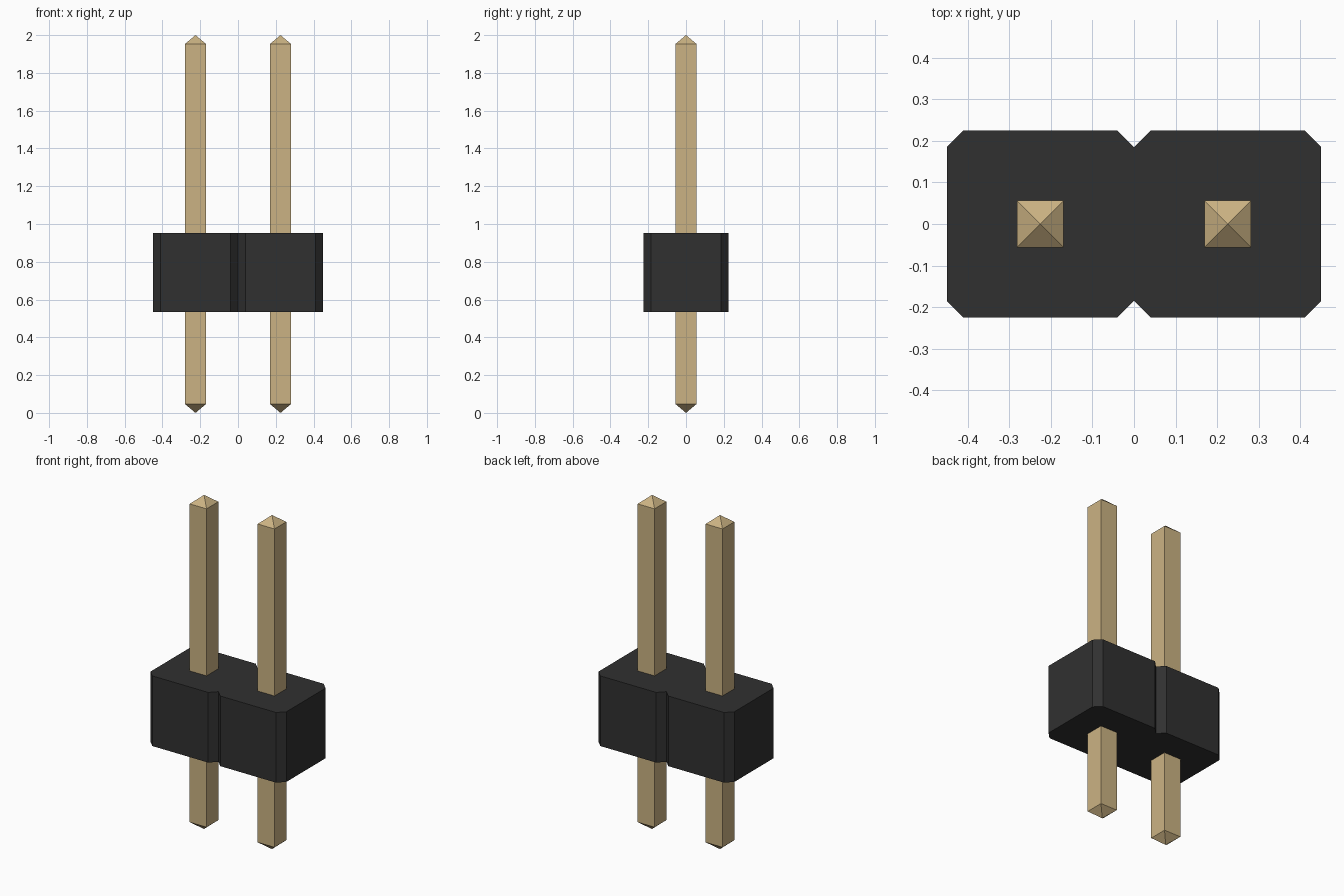
import bpy
import bmesh

cube = bpy.data.objects.get("Cube")
if cube:
    bpy.data.objects.remove(cube, do_unlink=True)

PITCH = 0.45               # distance between pins
HALF = PITCH / 2
CHAMFER = 0.04             # corner cut of each housing cell
BODY_Z = (0.533, 0.953)
PIN_HALF = 0.056
TIP = 0.047


def make_material(name, rgb):
    mat = bpy.data.materials.new(name)
    mat.use_nodes = True
    mat.diffuse_color = (*rgb, 1)
    mat.node_tree.nodes["Principled BSDF"].inputs["Base Color"].default_value = (*rgb, 1)
    return mat


def make_prism(name, outline, bottom, top, mat, tip=0):
    """Extrude an outline upwards, optionally with pyramid tips on both ends."""
    bm = bmesh.new()
    base = bm.faces.new([bm.verts.new((x, y, bottom)) for x, y in outline])
    extruded = bmesh.ops.extrude_face_region(bm, geom=[base], use_keep_orig=True)["geom"]
    cap = next(g for g in extruded if isinstance(g, bmesh.types.BMFace))
    bmesh.ops.translate(bm, verts=cap.verts, vec=(0, 0, top - bottom))
    if tip:
        for face, shift in ((base, -tip), (cap, tip)):
            apex = bmesh.ops.poke(bm, faces=[face])["verts"]
            bmesh.ops.translate(bm, verts=apex, vec=(0, 0, shift))
    bmesh.ops.recalc_face_normals(bm, faces=bm.faces)
    mesh = bpy.data.meshes.new(name)
    bm.to_mesh(mesh)
    bm.free()
    mesh.materials.append(mat)
    obj = bpy.data.objects.new(name, mesh)
    bpy.context.collection.objects.link(obj)
    return obj


black = make_material("black plastic", (0.030, 0.030, 0.030))
gold = make_material("pale gold", (0.60, 0.45, 0.228))

# Housing: two chamfered cells joined at a V notch, mirrored by half turn
half_outline = [
    (PITCH, -HALF + CHAMFER), (PITCH, HALF - CHAMFER),
    (PITCH - CHAMFER, HALF), (CHAMFER, HALF),
    (0, HALF - CHAMFER),
    (-CHAMFER, HALF), (-PITCH + CHAMFER, HALF),
]
outline = half_outline + [(-x, -y) for x, y in half_outline]
make_prism("housing", outline, *BODY_Z, black)

# Square pins with pointed ends
for side, sign in (("left", 1), ("right", -1)):
    square = [(sign * HALF + PIN_HALF * sx, PIN_HALF * sy)
              for sx, sy in ((-1, -1), (1, -1), (1, 1), (-1, 1))]
    make_prism(side + "_pin", square, TIP, 2 - TIP, gold, TIP)
